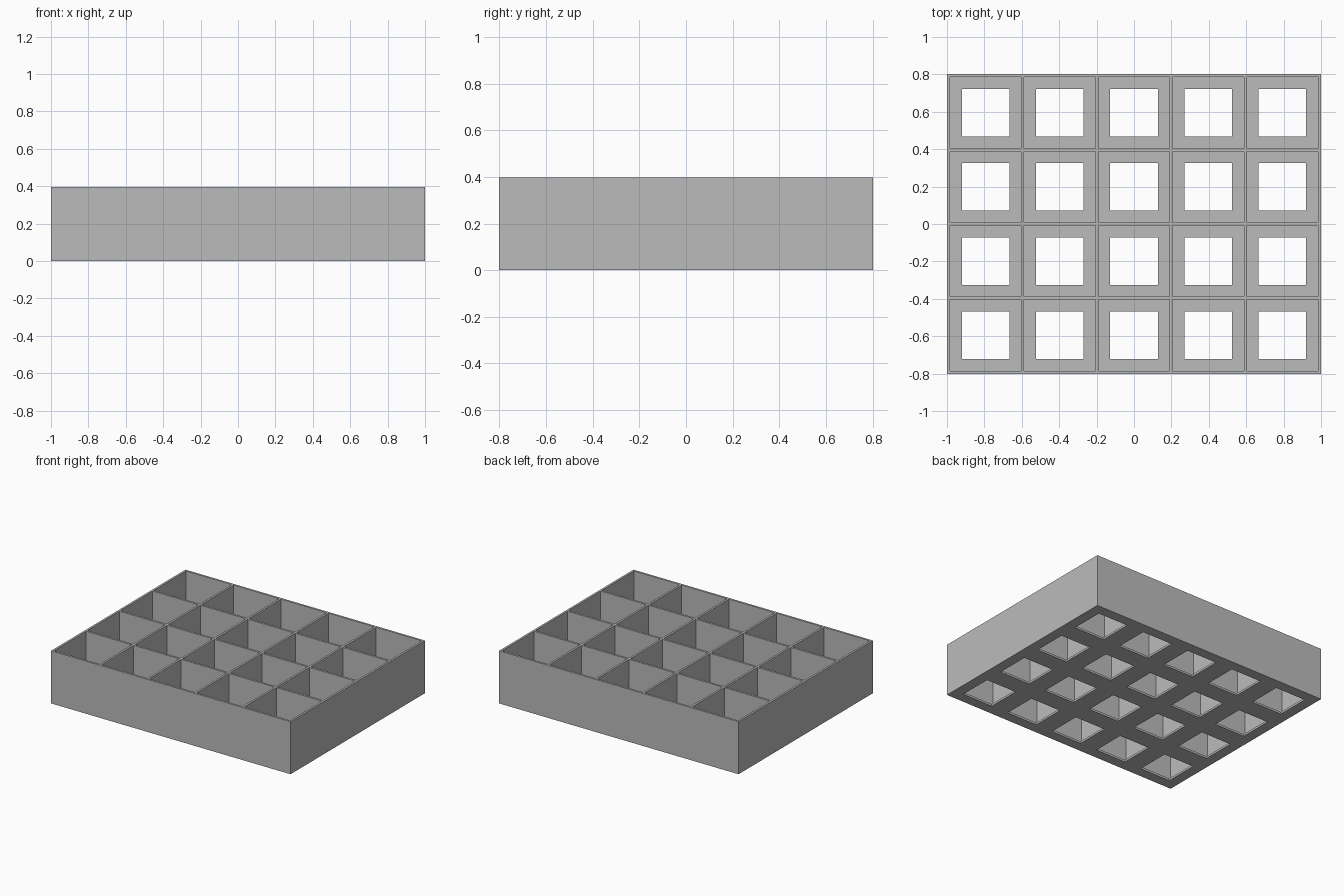
import bpy
import bmesh
from mathutils import Matrix

default_cube = bpy.data.objects.get("Cube")
if default_cube:
    bpy.data.objects.remove(default_cube, do_unlink=True)

# Tray dimensions, measured in units of the wall thickness
COLS, ROWS = 5, 4
WALL = 2 / 126
CELL = 24 * WALL
HOLE = 16 * WALL
HEIGHT = 25 * WALL
PITCH = CELL + WALL

grey = bpy.data.materials.new("grey_plastic")
grey.use_nodes = True
colour = (0.5, 0.5, 0.5, 1)
grey.diffuse_color = colour
grey.node_tree.nodes["Principled BSDF"].inputs["Base Color"].default_value = colour

CELL_CENTRES = [((c - (COLS - 1) / 2) * PITCH, (r - (ROWS - 1) / 2) * PITCH)
                for c in range(COLS) for r in range(ROWS)]


def make_boxes(name, centres, width, depth, bottom, top):
    """One object holding an upright box at each centre."""
    bm = bmesh.new()
    for x, y in centres:
        place = Matrix.Translation((x, y, (bottom + top) / 2))
        size = Matrix.Diagonal((width, depth, top - bottom, 1))
        bmesh.ops.create_cube(bm, size=1, matrix=place @ size)
    mesh = bpy.data.meshes.new(name)
    bm.to_mesh(mesh)
    bm.free()
    mesh.materials.append(grey)
    obj = bpy.data.objects.new(name, mesh)
    bpy.context.collection.objects.link(obj)
    return obj


# Solid block, open pockets, and a smaller square opening in each floor
tray = make_boxes("divided_tray", [(0, 0)],
                  COLS * PITCH + WALL, ROWS * PITCH + WALL, 0, HEIGHT)
pockets = make_boxes("pocket_cutter", CELL_CENTRES, CELL, CELL, WALL, HEIGHT + WALL)
holes = make_boxes("floor_hole_cutter", CELL_CENTRES, HOLE, HOLE, -WALL, 3 * WALL)

for cutter in (pockets, holes):
    cutter.hide_render = True
    cut = tray.modifiers.new(cutter.name, 'BOOLEAN')
    cut.operation = 'DIFFERENCE'
    cut.solver = 'EXACT'
    cut.object = cutter

# Bake the cuts and drop the cutters
bpy.context.view_layer.update()
graph = bpy.context.evaluated_depsgraph_get()
carved = bpy.data.meshes.new_from_object(tray.evaluated_get(graph))
tray.modifiers.clear()
tray.data = carved
carved.name = "divided_tray"
for cutter in (pockets, holes):
    bpy.data.objects.remove(cutter, do_unlink=True)
